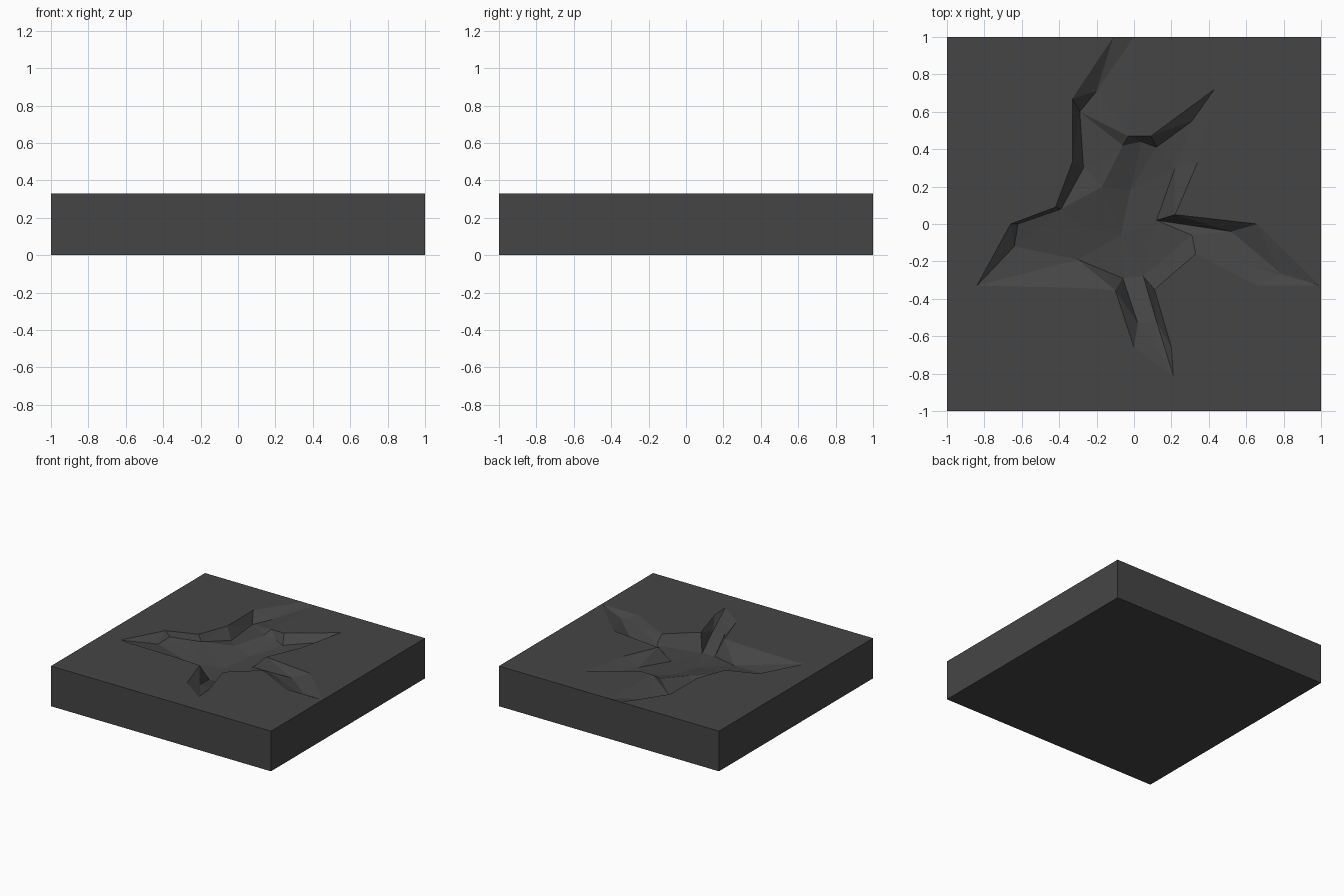
import bpy
import bmesh
from mathutils import Vector
from mathutils.geometry import delaunay_2d_cdt

TOP = 0.33

cube = bpy.data.objects.get("Cube")
if cube:
    bpy.data.objects.remove(cube, do_unlink=True)

# Slab corners, plus the two places where the crater meets the back edge
border = [(-1, -1), (1, -1), (1, 1), (0, 1), (-0.11, 1), (-1, 1)]

# Crater rim, level with the top of the slab
rim = [(-0.11, 1), (-0.33, 0.67), (-0.33, 0.33), (-0.42, 0.09), (-0.66, 0),
       (-0.84, -0.33), (-0.33, -0.34), (-0.10, -0.355), (0, -0.66),
       (0.21, -0.81), (0.20, -0.66), (0.11, -0.35), (0.33, -0.16),
       (0.66, -0.33), (0.995, -0.33), (0.66, 0), (0.22, 0.05),
       (0.34, 0.33), (0.43, 0.72), (0.09, 0.47), (-0.03, 0.47), (0, 1)]

# Foot of the crater walls: x, y, depth (the crack tips rise to the rim)
floor = [(-0.11, 1, 0), (-0.20, 0.71, 0.06), (-0.29, 0.60, 0.08),
         (-0.27, 0.30, 0.09), (-0.39, 0.08, 0.05), (-0.62, 0, 0.04),
         (-0.64, -0.12, 0.06), (-0.84, -0.33, 0), (-0.30, -0.19, 0.10),
         (-0.06, -0.29, 0.13), (0.02, -0.53, 0.06), (0.11, -0.64, 0.04),
         (0.21, -0.81, 0), (0.12, -0.52, 0.06), (0.05, -0.28, 0.13),
         (0.31, -0.06, 0.05), (0.56, -0.20, 0.03), (0.78, -0.27, 0.03),
         (0.995, -0.33, 0), (0.78, -0.26, 0.03), (0.52, -0.04, 0.06),
         (0.12, 0.02, 0.10), (0.22, 0.30, 0.07), (0.31, 0.55, 0.05),
         (0.43, 0.72, 0), (0.31, 0.55, 0.05), (0.12, 0.41, 0.07),
         (0.04, 0.44, 0.06), (-0.03, 0.47, 0)]

# Ridge running across the crater floor
ridge = [(-0.06, 0.42, 0.04), (-0.17, 0.20, 0.07), (-0.25, -0.02, 0.09),
         (-0.07, -0.06, 0.13), (-0.02, 0.18, 0.11)]


def ring_edges(start, count, closed=True):
    """Consecutive edges through a run of points."""
    last = count if closed else count - 1
    return [(start + i, start + (i + 1) % count) for i in range(last)]


# Join all outlines into one triangulated surface
points, edges = [], []
for outline, closed in ((border, True), (rim, False), (floor, False), (ridge, False)):
    edges += ring_edges(len(points), len(outline), closed)
    points += [(p[0], p[1], p[2] if len(p) > 2 else 0) for p in outline]
flat = [Vector(p[:2]) for p in points]
verts, _, faces, sources, _, _ = delaunay_2d_cdt(flat, edges, [], 0, 1e-5)

bm = bmesh.new()
surface = []
for co, source in zip(verts, sources):
    depth = points[source[0]][2] if source else 0
    surface.append(bm.verts.new((co.x, co.y, TOP - depth)))
for face in faces:
    bm.faces.new([surface[i] for i in face])

# Drop the outer edge to the ground and close the underside
outer = [e for e in bm.edges if e.is_boundary]
walls = bmesh.ops.extrude_edge_only(bm, edges=outer)["geom"]
for item in walls:
    if isinstance(item, bmesh.types.BMVert):
        item.co.z = 0
bmesh.ops.holes_fill(bm, edges=[e for e in bm.edges if e.is_boundary], sides=0)

# Merge level triangles into clean flat faces
bmesh.ops.dissolve_limit(bm, angle_limit=0.005, verts=bm.verts[:], edges=bm.edges[:])
bmesh.ops.recalc_face_normals(bm, faces=bm.faces[:])

mesh = bpy.data.meshes.new("cracked_slab")
bm.to_mesh(mesh)
bm.free()
slab = bpy.data.objects.new("cracked_slab", mesh)
bpy.context.collection.objects.link(slab)

# Dark stone colour
stone = bpy.data.materials.new("dark_stone")
stone.use_nodes = True
colour = (0.06, 0.06, 0.06, 1)
stone.diffuse_color = colour
stone.node_tree.nodes["Principled BSDF"].inputs["Base Color"].default_value = colour
mesh.materials.append(stone)
